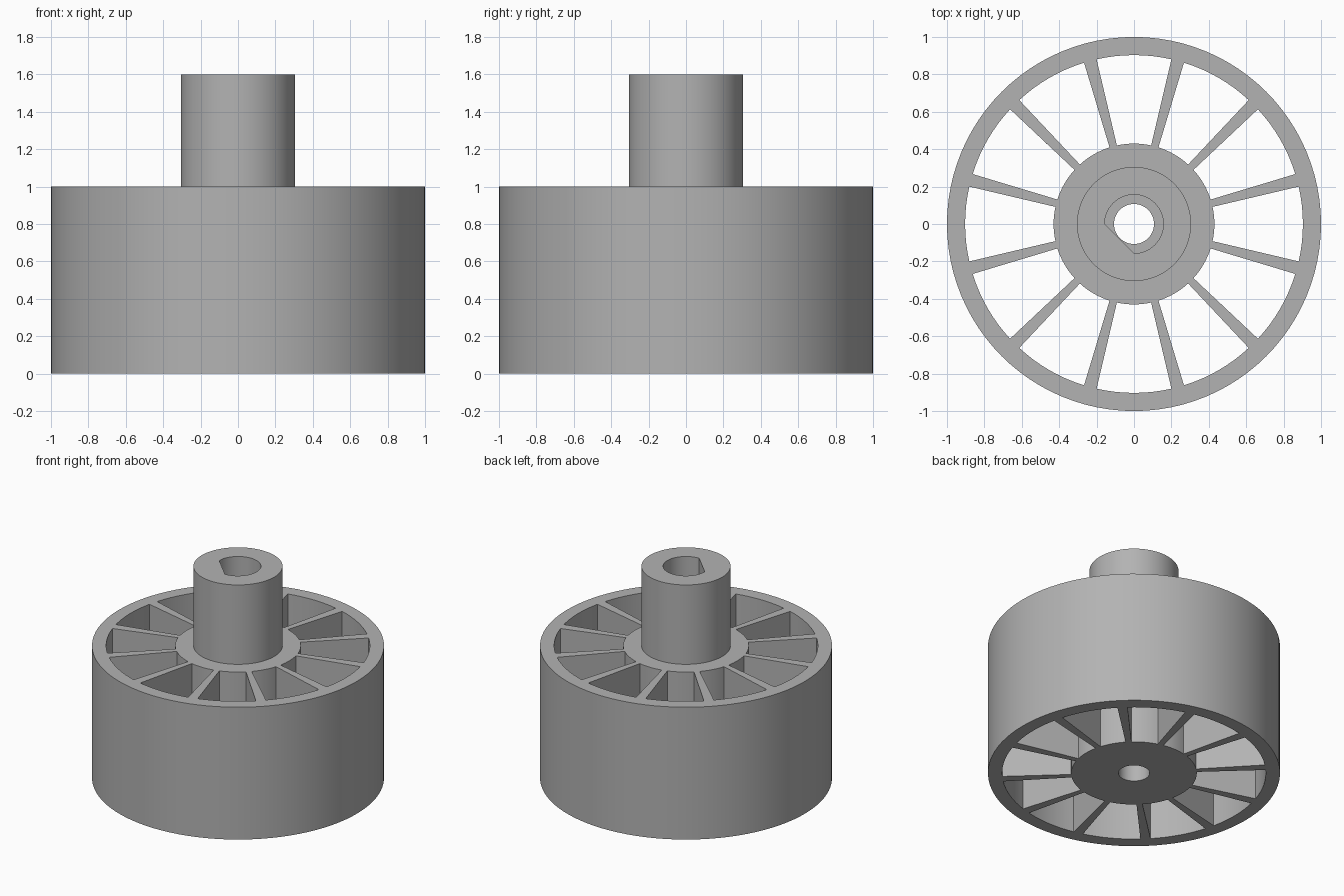
import bpy, bmesh
from math import sin, cos, pi, radians

cube = bpy.data.objects.get("Cube")
if cube:
    bpy.data.objects.remove(cube)

grey = bpy.data.materials.new("plain grey")
grey.use_nodes = True
colour = (0.45, 0.45, 0.45, 1)
grey.diffuse_color = colour
grey.node_tree.nodes["Principled BSDF"].inputs["Base Color"].default_value = colour


def arc(radius, start, end, steps):
    """Points along an arc, angles in degrees."""
    angles = [radians(start + (end - start) * i / steps) for i in range(steps + 1)]
    return [(radius * cos(a), radius * sin(a)) for a in angles]


def circle(radius, steps=96):
    return arc(radius, 0, 360, steps)[:-1]


def prism(name, outlines, bottom, top):
    """Extrude closed outlines between two heights."""
    bm = bmesh.new()
    for outline in outlines:
        face = bm.faces.new([bm.verts.new((x, y, bottom)) for x, y in outline])
        result = bmesh.ops.extrude_face_region(bm, geom=[face], use_keep_orig=True)
        for v in result["geom"]:
            if isinstance(v, bmesh.types.BMVert):
                v.co.z = top
    bmesh.ops.recalc_face_normals(bm, faces=bm.faces)
    mesh = bpy.data.meshes.new(name)
    bm.to_mesh(mesh)
    bm.free()
    mesh.materials.append(grey)
    obj = bpy.data.objects.new(name, mesh)
    bpy.context.collection.objects.link(obj)
    return obj


def combine(target, tool, operation):
    """Apply a boolean and discard the tool."""
    mod = target.modifiers.new("boolean", "BOOLEAN")
    mod.operation, mod.object, mod.solver = operation, tool, "EXACT"
    bpy.context.view_layer.objects.active = target
    bpy.ops.object.modifier_apply(modifier=mod.name)
    bpy.data.objects.remove(tool)


# Wheel drum with the raised shaft collar
wheel = prism("spoked_wheel", [circle(1)], 0, 1)
combine(wheel, prism("shaft_collar", [circle(0.305)], 0.5, 1.6), "UNION")

# Openings that leave twelve slightly tapered spokes
gaps = []
for i in range(12):
    mid = 30 * i
    gaps.append(arc(0.43, mid - 12.3, mid + 12.3, 8)
                + arc(0.903, mid + 12.8, mid - 12.8, 8))
combine(wheel, prism("gap_cutter", gaps, -0.2, 1.2), "DIFFERENCE")

# Narrow through hole, and a wider bore with a flat side
combine(wheel, prism("hole_cutter", [circle(0.107, 48)], -0.2, 1.8), "DIFFERENCE")
combine(wheel, prism("bore_cutter", [arc(0.157, -90, 180, 48)], 1, 1.8), "DIFFERENCE")

# Smooth round walls with sharp rims
bpy.ops.object.select_all(action="DESELECT")
wheel.select_set(True)
bpy.context.view_layer.objects.active = wheel
bpy.ops.object.shade_smooth_by_angle(angle=pi / 6)
